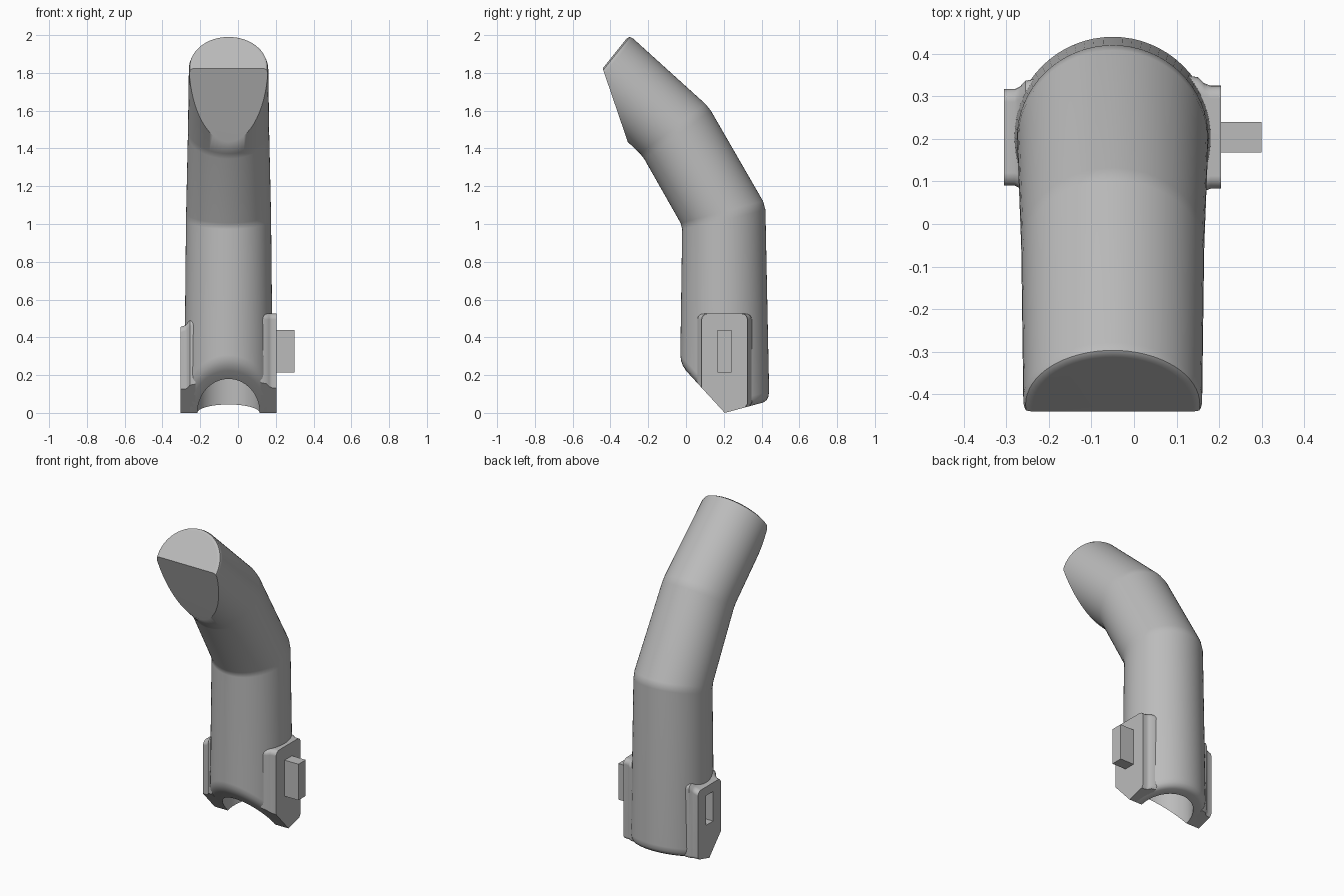
import bpy, bmesh
from math import sin, cos, pi
from mathutils import Vector

cube = bpy.data.objects.get("Cube")
if cube:
    bpy.data.objects.remove(cube, do_unlink=True)

CX, CY = -0.05, 0.205      # axis of the lower sleeve
SIDES = 64

grey = bpy.data.materials.new("light grey plastic")
grey.use_nodes = True
grey.diffuse_color = (0.5, 0.5, 0.5, 1)
grey.node_tree.nodes["Principled BSDF"].inputs["Base Color"].default_value = (0.5, 0.5, 0.5, 1)


def floor_z(y):
    """Height of the wedge-shaped bottom rim at depth y."""
    return max(-1.09 * (y - CY), 0.27 * (y - CY))


def skin(bm, rings):
    """Join successive rings with quads and cap both ends."""
    rows = [[bm.verts.new(p) for p in ring] for ring in rings]
    for a, b in zip(rows, rows[1:]):
        for i in range(len(a)):
            j = (i + 1) % len(a)
            bm.faces.new((a[i], a[j], b[j], b[i]))
    bm.faces.new(rows[0][::-1])
    bm.faces.new(rows[-1])
    bmesh.ops.recalc_face_normals(bm, faces=bm.faces)


def finish(bm, name, smooth=True):
    mesh = bpy.data.meshes.new(name)
    bm.to_mesh(mesh)
    bm.free()
    obj = bpy.data.objects.new(name, mesh)
    bpy.context.collection.objects.link(obj)
    mesh.materials.append(grey)
    if smooth:
        bpy.ops.object.select_all(action='DESELECT')
        obj.select_set(True)
        bpy.context.view_layer.objects.active = obj
        bpy.ops.object.shade_smooth_by_angle(angle=0.6)
    return obj


def rim(r, lift=0.0):
    """Ring of radius r that follows the bottom rim."""
    pts = []
    for i in range(SIDES):
        t = 2 * pi * i / SIDES
        y = CY + r * sin(t)
        pts.append(Vector((CX + r * cos(t), y, floor_z(y) + lift)))
    return pts


def section(front, back, rx, scale=1.0):
    """Tilted ring through a front and a back (y, z) point."""
    f, b = Vector((CX, *front)), Vector((CX, *back))
    mid, half = (f + b) / 2, (b - f) / 2 * scale
    side = Vector((rx * scale, 0, 0))
    return [mid + side * cos(2 * pi * i / SIDES) + half * sin(2 * pi * i / SIDES)
            for i in range(SIDES)]


def blend(a, b, t):
    return [p.lerp(q, t) for p, q in zip(a, b)]


def shrink(ring, s):
    mid = sum(ring, Vector()) / len(ring)
    return [mid + (p - mid) * s for p in ring]


def box(name, lo, hi):
    bm = bmesh.new()
    skin(bm, [[(x, lo[1], lo[2]), (x, hi[1], lo[2]), (x, hi[1], hi[2]), (x, lo[1], hi[2])]
              for x in (lo[0], hi[0])])
    return finish(bm, name, smooth=False)


# Hollow bent body: cavity, rounded rim, outer wall, rounded tip
base = rim(0.235, 0.05)
knee = section((-0.02, 0.99), (0.42, 1.1), 0.225)
bend = section((-0.23, 1.36), (0.12, 1.62), 0.215)
tip = section((-0.56, 1.675), (-0.30, 2.0), 0.21)
cavity = shrink(knee, 0.72)
rings = [shrink(cavity, 0.5), blend(cavity, rim(0.165), 0.12), rim(0.165),
         rim(0.205), rim(0.222, 0.008), rim(0.231, 0.024), base,
         blend(knee, base, 0.025), blend(knee, bend, 0.04),
         blend(bend, knee, 0.04), blend(bend, tip, 0.04),
         blend(bend, tip, 0.95), shrink(blend(bend, tip, 0.985), 0.975), shrink(tip, 0.9)]
bm = bmesh.new()
skin(bm, rings)

# Slanted flat on the front of the tip
upper = [f for f in bm.faces if f.calc_center_median().z > 1.42]
geom = set(upper)
for f in upper:
    geom.update(f.edges)
    geom.update(f.verts)
bmesh.ops.bisect_plane(bm, geom=list(geom), plane_co=(0, -0.31, 1.44),
                       plane_no=(0, -0.38, -0.13), clear_outer=True)
bmesh.ops.holes_fill(bm, edges=[e for e in bm.edges if e.is_boundary], sides=0)
bmesh.ops.recalc_face_normals(bm, faces=bm.faces)
body = finish(bm, "bent_hollow_body")


# Side pads with pointed bottoms and a flared foot against the body
def pad(name, layers, y0, y1, top):
    bm = bmesh.new()
    rows = []
    for x, flare, rise in layers:
        a, b, h, c = y0 - flare, y1 + flare, top + rise, 0.03
        outline = [(a, floor_z(a)), (CY, 0), (b - 0.012, floor_z(b - 0.012)),
                   (b, floor_z(b) + 0.015)]
        for cy, start in ((b - c, 0), (a + c, pi / 2)):
            for k in range(5):
                t = start + k * pi / 8
                outline.append((cy + c * cos(t), h - c + c * sin(t)))
        rows.append([(x, y, z) for y, z in outline])
    skin(bm, rows)
    return finish(bm, name)


right_pad = pad("pad_with_tab", [(0.12, 0.025, 0), (0.15, 0.02, 0), (0.165, 0.006, 0),
                                 (0.18, 0, 0), (0.205, 0, 0)], 0.083, 0.325, 0.525)
left_pad = pad("pad_with_slot", [(-0.225, 0.025, 0.04), (-0.255, 0.02, 0.035),
                                 (-0.268, 0.006, 0.02), (-0.28, 0, 0.008),
                                 (-0.305, 0, 0)], 0.09, 0.317, 0.455)

# Locking tab and its matching slot
box("locking_tab", (0.15, 0.168, 0.215), (0.30, 0.24, 0.44))
cutter = box("slot_cutter", (-0.40, 0.168, 0.215), (-0.14, 0.24, 0.40))
cutter.hide_render = True
cutter.hide_viewport = True
for obj in (body, left_pad):
    cut = obj.modifiers.new("slot", 'BOOLEAN')
    cut.operation = 'DIFFERENCE'
    cut.solver = 'EXACT'
    cut.object = cutter
for obj in (body, left_pad, right_pad):
    normals = obj.modifiers.new("even_shading", 'WEIGHTED_NORMAL')
    normals.keep_sharp = True
